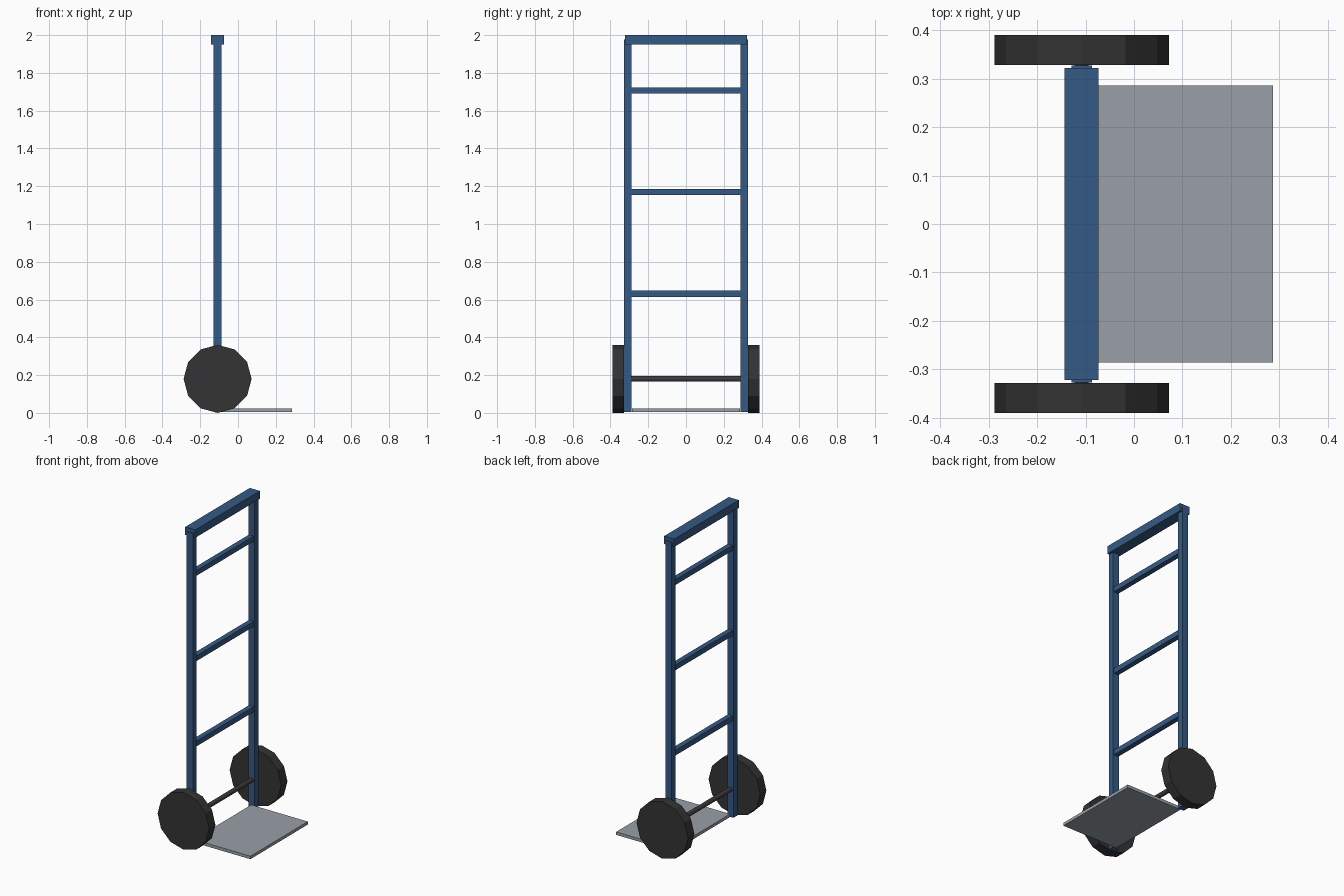
import bpy, math

if "Cube" in bpy.data.objects:
    bpy.data.objects.remove(bpy.data.objects["Cube"])


def material(name, rgb):
    m = bpy.data.materials.new(name)
    m.diffuse_color = (*rgb, 1.0)
    m.use_nodes = True
    m.node_tree.nodes["Principled BSDF"].inputs["Base Color"].default_value = m.diffuse_color
    return m


BLUE = material("blue paint", (0.036, 0.102, 0.235))
GREY = material("grey steel", (0.314, 0.352, 0.386))
RUBBER = material("black rubber", (0.033, 0.033, 0.033))
DARK = material("dark axle steel", (0.045, 0.042, 0.05))

FRAME_X = -0.108   # plane of the upright frame
AXLE_Z = 0.18


def box(name, lo, hi, mat):
    centre = [(a + b) / 2 for a, b in zip(lo, hi)]
    bpy.ops.mesh.primitive_cube_add(size=1, location=centre)
    ob = bpy.context.object
    ob.name = name
    ob.scale = [b - a for a, b in zip(lo, hi)]
    bpy.ops.object.transform_apply(location=False, rotation=False, scale=True)
    ob.data.materials.append(mat)
    return ob


def y_cylinder(name, sides, radius, length, y, mat):
    bpy.ops.mesh.primitive_cylinder_add(
        vertices=sides, radius=radius, depth=length,
        location=(FRAME_X, y, AXLE_Z), rotation=(math.pi / 2, 0, 0))
    ob = bpy.context.object
    ob.name = name
    ob.data.materials.append(mat)
    return ob


# uprights and wheels on both sides
for side, s in (("left", -1), ("right", 1)):
    y0, y1 = sorted((s * 0.288, s * 0.327))
    box(side + "_upright", (FRAME_X - 0.0215, y0, 0.005),
        (FRAME_X + 0.0215, y1, 1.976), BLUE)
    y_cylinder(side + "_wheel", 12, 0.18, 0.062, s * 0.359, RUBBER)

# top handle bar
box("handle_bar", (FRAME_X - 0.035, -0.322, 1.95),
    (FRAME_X + 0.035, 0.322, 2.0), BLUE)

# cross rungs
for i in range(3):
    z = 0.631 + i * 0.538
    box("rung_%d" % (i + 1), (FRAME_X - 0.0165, -0.29, z - 0.0165),
        (FRAME_X + 0.0165, 0.29, z + 0.0165), BLUE)

# axle and toe plate
y_cylinder("axle", 12, 0.0145, 0.68, 0, DARK)
box("toe_plate", (FRAME_X, -0.286, 0.005), (0.287, 0.286, 0.024), GREY)
